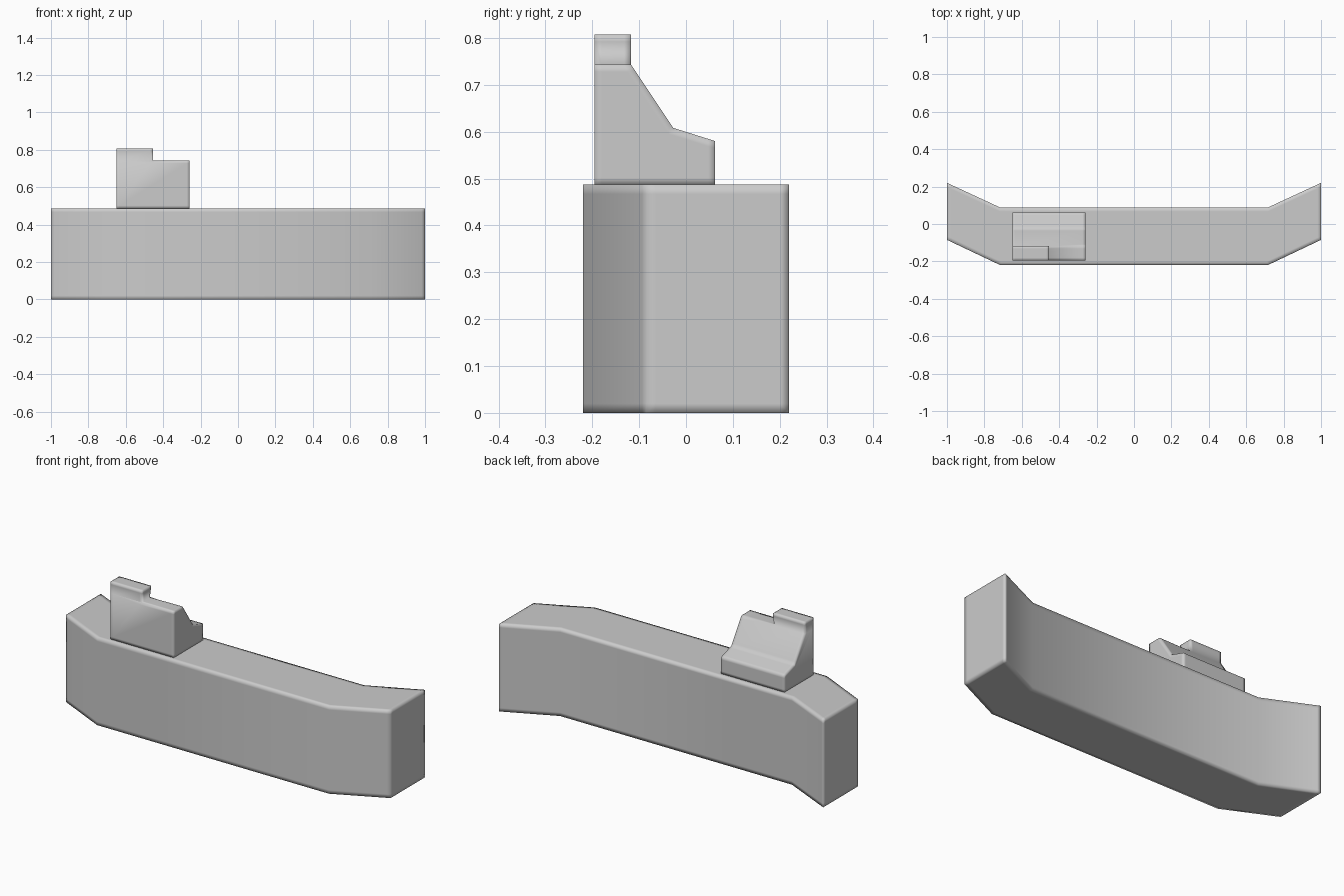
import bpy, bmesh
from mathutils import Vector
from math import radians

if "Cube" in bpy.data.objects:
    bpy.data.objects.remove(bpy.data.objects["Cube"])

BODY_TOP = 0.487


def prism(points, offset):
    """Closed prism: a planar outline swept along an offset."""
    bm = bmesh.new()
    base = bm.faces.new([bm.verts.new(p) for p in points])
    ext = bmesh.ops.extrude_face_region(bm, geom=[base], use_keep_orig=True)
    verts = [g for g in ext["geom"] if isinstance(g, bmesh.types.BMVert)]
    bmesh.ops.translate(bm, verts=verts, vec=Vector(offset))
    bmesh.ops.recalc_face_normals(bm, faces=bm.faces[:])
    return bm


def finish(bm, name, width):
    """Smooth object with support loops that keep the corners square."""
    bmesh.ops.recalc_face_normals(bm, faces=bm.faces[:])
    for f in bm.faces:
        f.smooth = True
    mesh = bpy.data.meshes.new(name)
    bm.to_mesh(mesh)
    bm.free()
    obj = bpy.data.objects.new(name, mesh)
    bpy.context.collection.objects.link(obj)
    mod = obj.modifiers.new("support_loops", 'BEVEL')
    mod.width = width
    mod.segments = 2
    mod.profile = 1.0
    mod.limit_method = 'ANGLE'
    mod.angle_limit = radians(30)
    return obj


# Long body with both ends angled toward the back
right = [(0.715, -0.22), (1.0, -0.085), (1.0, 0.22), (0.715, 0.088)]
outline = right + [(-x, y) for x, y in reversed(right)]
finish(prism([(x, y, 0) for x, y in outline], (0, 0, BODY_TOP)), "body", 0.02)

# Raised rest: sloped side profile swept along x
side = [(-0.195, BODY_TOP), (0.062, BODY_TOP), (0.062, 0.58),
        (-0.027, 0.608), (-0.117, 0.743), (-0.195, 0.743)]
bm = prism([(-0.65, y, z) for y, z in side], (0.39, 0, 0))

# Step block raised from the left half of its flat top
top = [f for f in bm.faces if f.calc_center_median().z > 0.74]
geom = top + list(top[0].edges) + list(top[0].verts)
bmesh.ops.bisect_plane(bm, geom=geom, plane_co=(-0.455, 0, 0), plane_no=(1, 0, 0))
left = min((f for f in bm.faces if f.calc_center_median().z > 0.74),
           key=lambda f: f.calc_center_median().x)
ext = bmesh.ops.extrude_face_region(bm, geom=[left])
verts = [g for g in ext["geom"] if isinstance(g, bmesh.types.BMVert)]
bmesh.ops.translate(bm, verts=verts, vec=(0, 0, 0.064))
finish(bm, "stepped_rest", 0.015)
